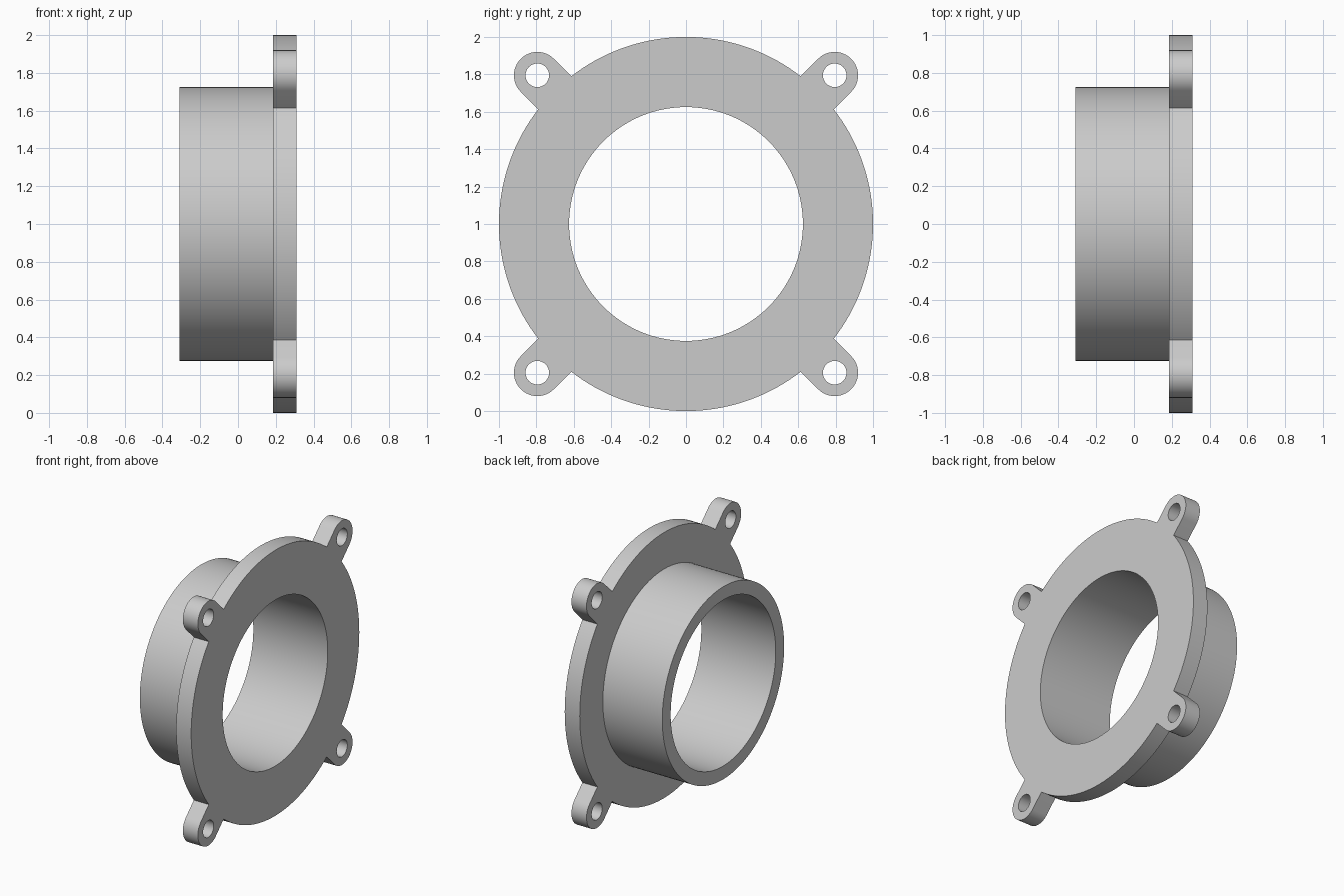
import bpy, bmesh
from math import pi, sin, cos, asin
from mathutils import Matrix

if "Cube" in bpy.data.objects:
    bpy.data.objects.remove(bpy.data.objects["Cube"], do_unlink=True)

BACK, SEAT, FACE = -0.31, 0.185, 0.31      # positions along x
FLANGE_R, TUBE_R, BORE_R = 1.0, 0.725, 0.625
EAR_R, HOLE_R, EAR_POS = 0.125, 0.063, 0.795
EAR_DIST = EAR_POS * 2 ** 0.5

grey = bpy.data.materials.new("plain_grey")
grey.use_nodes = True
colour = (0.6, 0.6, 0.6, 1)
grey.diffuse_color = colour
grey.node_tree.nodes["Principled BSDF"].inputs["Base Color"].default_value = colour


def arc(cy, cz, r, start, end, steps):
    angles = [start + (end - start) * i / steps for i in range(steps + 1)]
    return [(cy + r * cos(a), cz + r * sin(a)) for a in angles]


def prism(name, outline, x0, x1):
    """Extrude a closed y-z outline along x."""
    bm = bmesh.new()
    face = bm.faces.new([bm.verts.new((x0, y, z + 1)) for y, z in outline])
    new = bmesh.ops.extrude_face_region(bm, geom=[face])["geom"]
    bmesh.ops.translate(bm, vec=(x1 - x0, 0, 0),
                        verts=[v for v in new if isinstance(v, bmesh.types.BMVert)])
    bmesh.ops.recalc_face_normals(bm, faces=bm.faces)
    mesh = bpy.data.meshes.new(name)
    bm.to_mesh(mesh)
    bm.free()
    mesh.materials.append(grey)
    obj = bpy.data.objects.new(name, mesh)
    bpy.context.collection.objects.link(obj)
    return obj


def disc(name, cy, cz, r, x0, x1, steps):
    return prism(name, arc(cy, cz, r, 0, 2 * pi, steps)[:-1], x0, x1)


def combine(target, tool, operation):
    mod = target.modifiers.new(operation.lower(), 'BOOLEAN')
    mod.operation, mod.solver, mod.object = operation, 'EXACT', tool
    bpy.context.view_layer.objects.active = target
    bpy.ops.object.modifier_apply(modifier=mod.name)
    bpy.data.objects.remove(tool, do_unlink=True)


# Flange outline: four quarter rims, each ending in a straight-sided round ear
half = asin(EAR_R / FLANGE_R)
outline = []
for k in range(4):
    a = pi / 4 + k * pi / 2
    outline += arc(EAR_DIST * cos(a), EAR_DIST * sin(a), EAR_R, a - pi / 2, a + pi / 2, 24)
    outline += arc(0, 0, FLANGE_R, a + half, a + pi / 2 - half, 36)
body = prism("flanged_collar", outline, SEAT, FACE)

# Tube, bore and screw holes
combine(body, disc("tube", 0, 0, TUBE_R, BACK, 0.25, 128), 'UNION')
combine(body, disc("bore", 0, 0, BORE_R, -1, 1, 128), 'DIFFERENCE')
for sy in (-1, 1):
    for sz in (-1, 1):
        combine(body, disc("screw_hole", sy * EAR_POS, sz * EAR_POS, HOLE_R, -1, 1, 32),
                'DIFFERENCE')

# Smooth round walls, crisp edges
bpy.ops.object.select_all(action='DESELECT')
body.select_set(True)
bpy.context.view_layer.objects.active = body
bpy.ops.object.shade_smooth_by_angle(angle=pi / 6)
